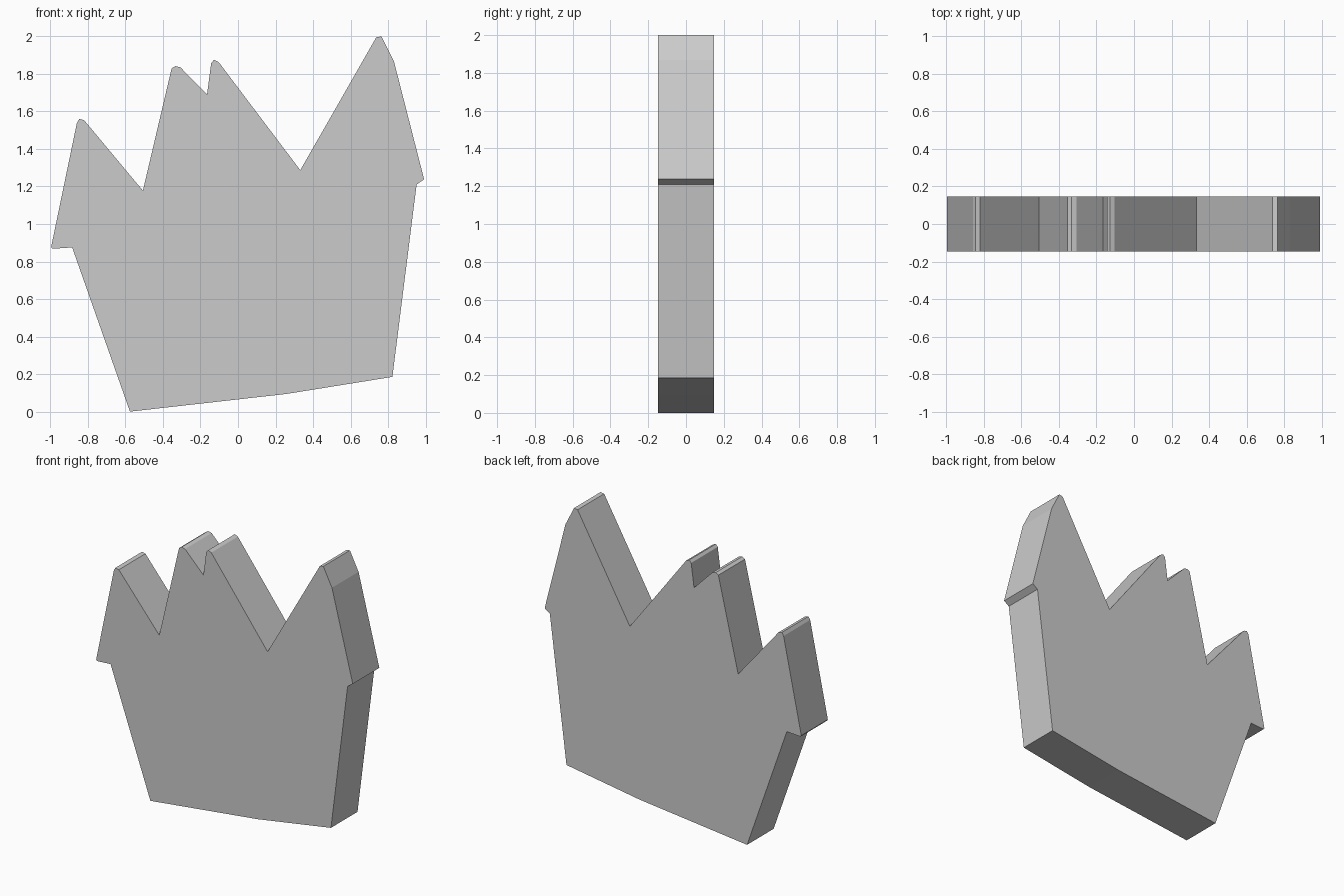
import bpy
import bmesh

if "Cube" in bpy.data.objects:
    bpy.data.objects.remove(bpy.data.objects["Cube"])

HALF_DEPTH = 0.147

# Front outline (x, z), starting at the lower left corner
outline = [
    (-0.576, 0.0), (0.257, 0.094), (0.823, 0.185),          # slanted base
    (0.952, 1.21), (0.992, 1.238),                          # right step
    (0.831, 1.868), (0.764, 2.0), (0.737, 1.995),           # right peak
    (0.332, 1.287),                                         # valley
    (-0.104, 1.864), (-0.128, 1.875), (-0.143, 1.858),      # inner peak
    (-0.165, 1.69),                                         # notch
    (-0.307, 1.835), (-0.334, 1.842), (-0.354, 1.829),      # twin peak
    (-0.507, 1.178),                                        # valley
    (-0.82, 1.553), (-0.846, 1.56), (-0.859, 1.538),        # left peak
    (-0.996, 0.878), (-0.990, 0.868), (-0.884, 0.875),      # left step
]

# Jagged slab: outline extruded front to back
bm = bmesh.new()
front = bm.faces.new([bm.verts.new((x, -HALF_DEPTH, z)) for x, z in outline])
result = bmesh.ops.extrude_face_region(bm, geom=[front], use_keep_orig=True)
back_verts = [g for g in result["geom"] if isinstance(g, bmesh.types.BMVert)]
bmesh.ops.translate(bm, verts=back_verts, vec=(0, 2 * HALF_DEPTH, 0))
bmesh.ops.recalc_face_normals(bm, faces=bm.faces)

mesh = bpy.data.meshes.new("jagged_slab")
bm.to_mesh(mesh)
bm.free()
slab = bpy.data.objects.new("jagged_slab", mesh)
bpy.context.collection.objects.link(slab)
